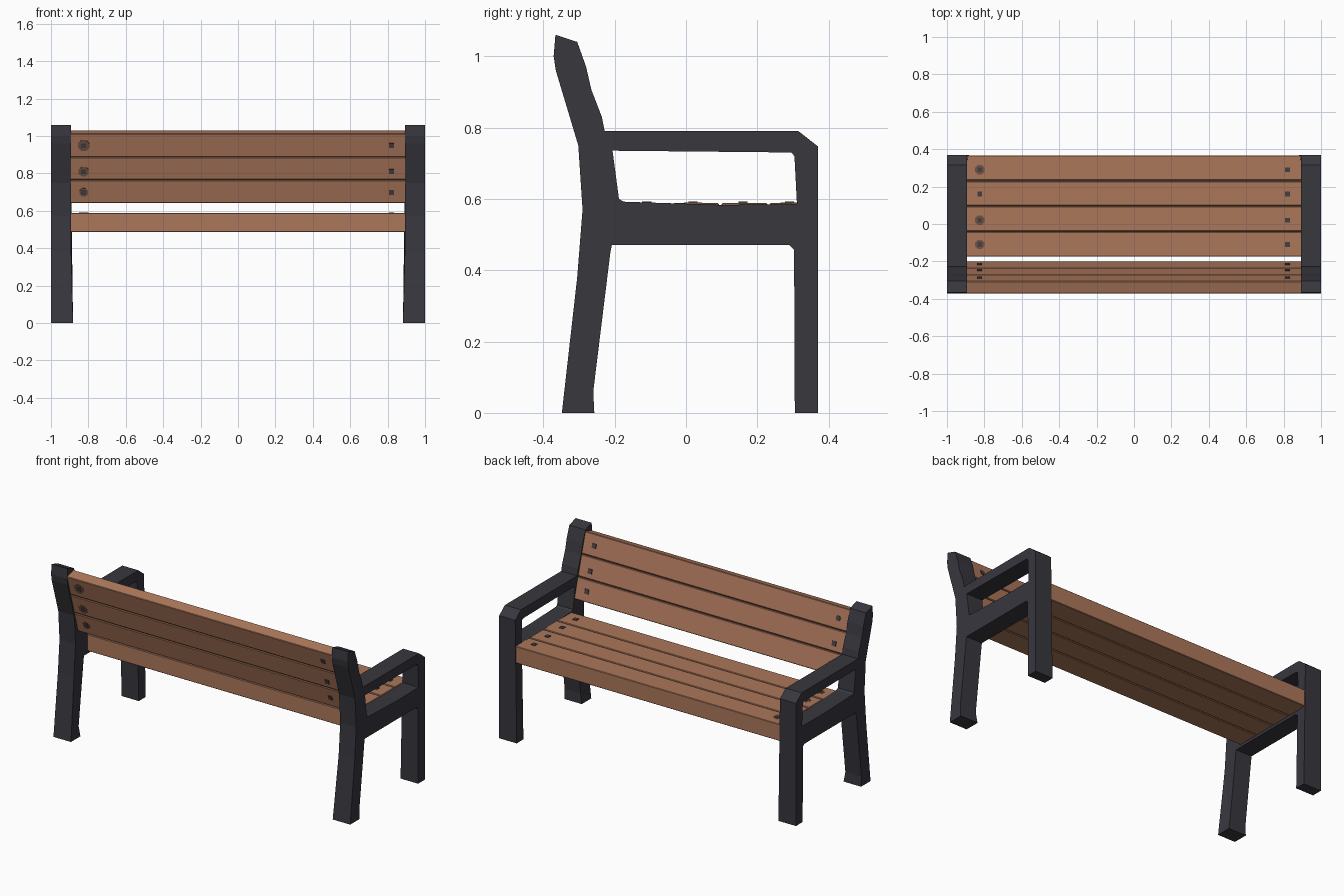
import bpy, bmesh, math
from mathutils import Vector, Matrix

if "Cube" in bpy.data.objects:
    bpy.data.objects.remove(bpy.data.objects["Cube"])


def material(name, rgb):
    m = bpy.data.materials.new(name)
    m.diffuse_color = (*rgb, 1)
    m.use_nodes = True
    m.node_tree.nodes["Principled BSDF"].inputs["Base Color"].default_value = m.diffuse_color
    return m


WOOD = material("warm wood", (0.41, 0.185, 0.105))
GROOVE = material("dark wood groove", (0.09, 0.045, 0.03))
IRON = material("charcoal metal", (0.038, 0.038, 0.048))
BOLT = material("bolt grey", (0.06, 0.05, 0.055))
STAIN = material("brown washer", (0.16, 0.085, 0.06))


def finish(name, bm, mat, bevel=0):
    bmesh.ops.recalc_face_normals(bm, faces=bm.faces)
    me = bpy.data.meshes.new(name)
    bm.to_mesh(me)
    bm.free()
    me.materials.append(mat)
    ob = bpy.data.objects.new(name, me)
    bpy.context.collection.objects.link(ob)
    if bevel:
        mod = ob.modifiers.new("soft edges", 'BEVEL')
        mod.width, mod.segments = bevel, 1
    return ob


def prism(name, loops, x0, x1, mat, bevel=0):
    """Extrude a (y, z) outline, with optional holes, along x."""
    bm = bmesh.new()
    edges = []
    for loop in loops:
        vs = [bm.verts.new((x0, y, z)) for y, z in loop]
        edges += [bm.edges.new((vs[i - 1], vs[i])) for i in range(len(vs))]
    if len(loops) == 1:
        bm.faces.new(vs)
    else:
        bmesh.ops.triangle_fill(bm, edges=edges, use_beauty=True)
    ext = bmesh.ops.extrude_face_region(bm, geom=bm.faces[:], use_keep_orig=True)
    for g in ext["geom"]:
        if isinstance(g, bmesh.types.BMVert):
            g.co.x = x1
    return finish(name, bm, mat, bevel)


# Cast side frames: legs, rail, armrest and back post in one piece
outline = [(-0.348, 0), (-0.257, 0), (-0.26, 0.06), (-0.212, 0.45), (-0.208, 0.47),
           (0.29, 0.47), (0.303, 0.457), (0.305, 0), (0.37, 0), (0.37, 0.747),
           (0.315, 0.79), (-0.228, 0.79), (-0.236, 0.83), (-0.265, 0.905),
           (-0.28, 0.97), (-0.305, 1.04), (-0.366, 1.06), (-0.371, 1.0),
           (-0.365, 0.96), (-0.302, 0.75), (-0.29, 0.57), (-0.305, 0.38)]
arm_hole = [(-0.206, 0.735), (0.295, 0.73), (0.304, 0.72), (0.311, 0.585),
            (0.1, 0.583), (-0.175, 0.592), (-0.188, 0.60)]
for side, s in (("left", -1), ("right", 1)):
    frame = prism(f"{side}_frame", [outline, arm_hole], s * 0.892, s * 1.0, IRON)
    for v in frame.data.vertices:        # feet flare slightly inwards
        if v.co.z < 0.01 and abs(v.co.x) < 0.95:
            v.co.x = s * 0.882

HALF = 0.895
GAP = 0.006


def slats(name, origin, along, normal, width, thick, count):
    """Planks laid side by side from origin, with dark recessed strips between."""
    o, a, n = Vector(origin), Vector(along).normalized(), Vector(normal).normalized()

    def rect(s0, s1, d0, d1):
        return [tuple(o + a * s + n * d)
                for s, d in ((s0, d0), (s1, d0), (s1, d1), (s0, d1))]
    for i in range(count):
        s0 = i * width + (GAP / 2 if i else 0)
        s1 = (i + 1) * width - (GAP / 2 if i < count - 1 else 0)
        prism(f"{name}_slat_{i + 1}", [rect(s0, s1, -thick, 0)],
              -HALF, HALF, WOOD, 0.003)
        if i:
            prism(f"{name}_groove_{i}",
                  [rect(i * width - GAP / 2, i * width + GAP / 2, -thick + 0.006, -0.006)],
                  -HALF, HALF, GROOVE)


def disc(name, pos, normal, radius, sides, height, mat):
    """Flat fixing lying on a plank face."""
    bm = bmesh.new()
    rot = Vector(normal).to_track_quat('Z', 'Y').to_matrix().to_4x4()
    bmesh.ops.create_cone(bm, cap_ends=True, segments=sides, radius1=radius,
                          radius2=radius, depth=height,
                          matrix=Matrix.Translation(pos) @ rot
                          @ Matrix.Rotation(math.pi / sides, 4, 'Z'))
    finish(name, bm, mat)


# Seat planks
slats("seat", (-0.175, 0.588), (1, 0), (0, 1), 0.1355, 0.102, 4)

# Tilted backrest planks
UP, FRONT = Vector((-0.277, 0.961)), Vector((0.961, 0.277))
BASE, THICK = Vector((-0.20, 0.66)), 0.067
slats("back", BASE, UP, FRONT, 0.1285, THICK, 3)

# Bolts: square heads everywhere, wider washers on the left
for i, y in enumerate((-0.11, 0.02, 0.16, 0.29)):
    for x in (-0.825, 0.82):
        disc("seat_bolt", (x, y, 0.589), (0, 0, 1), 0.018, 4, 0.006, BOLT)
    if i != 2:
        disc("seat_washer", (-0.825, y, 0.588), (0, 0, 1), 0.027, 8, 0.004, STAIN)

for i, s in enumerate((0.06, 0.175, 0.32)):
    for x in (-0.825, 0.82):
        for face, depth, sign in (("front", 0.001, 1), ("rear", -THICK - 0.001, -1)):
            p = BASE + UP * s + FRONT * depth
            n = FRONT * sign
            disc(f"back_bolt_{face}", (x, p.x, p.y), (0, n.x, n.y), 0.019, 4, 0.006, BOLT)
            if face == "rear" and x < 0:
                disc("back_washer", (x, p.x, p.y), (0, n.x, n.y),
                     0.025 + 0.004 * i, 8, 0.003, STAIN)
